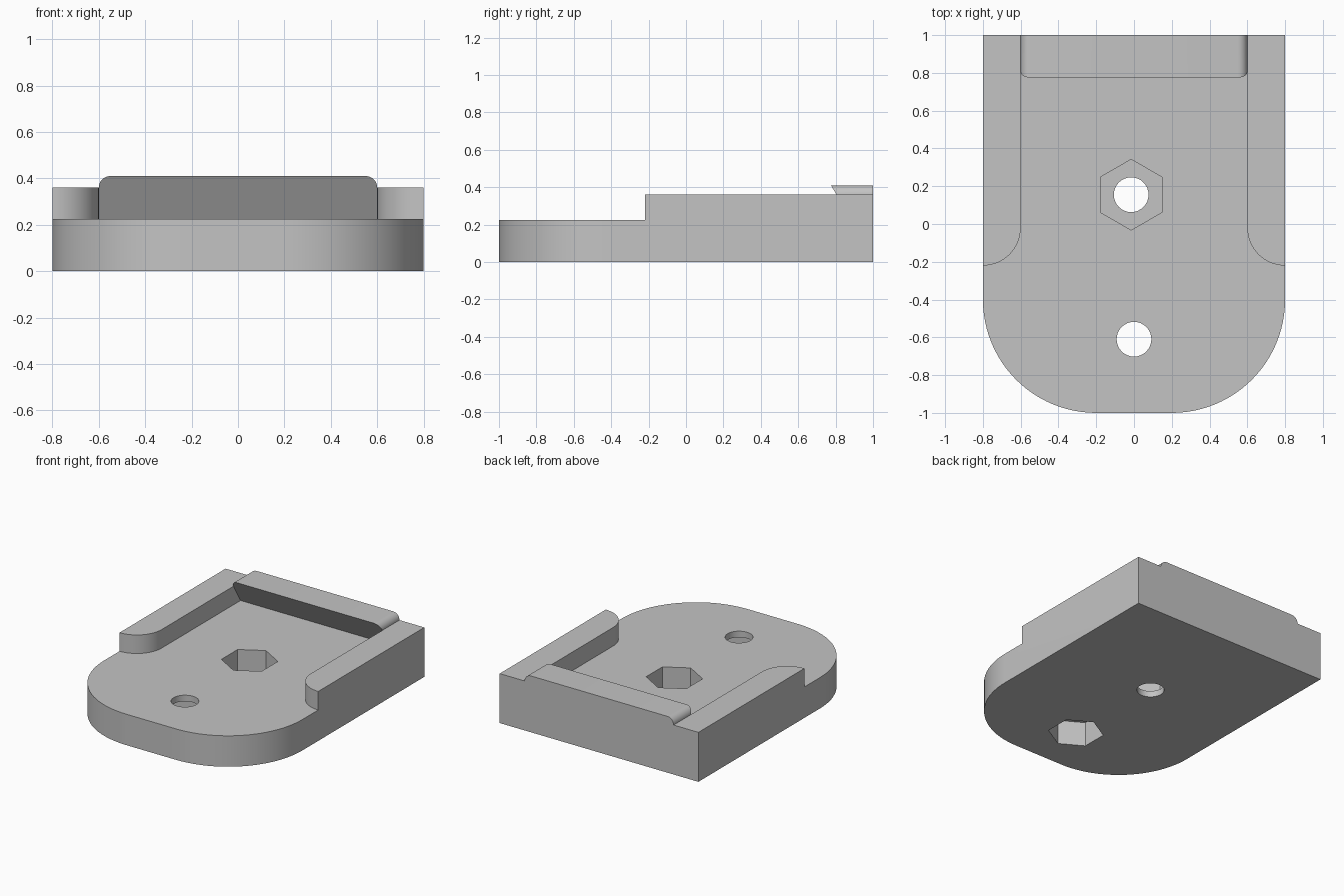
import bpy, bmesh
from math import sin, cos, pi, radians
from mathutils import Vector

if "Cube" in bpy.data.objects:
    bpy.data.objects.remove(bpy.data.objects["Cube"])

BASE_Z, RAIL_Z, LIP_Z = 0.225, 0.36, 0.41
POCKET = 0.18  # depth of the hexagonal nut pockets

grey = bpy.data.materials.new("plain grey")
grey.use_nodes = True
grey.diffuse_color = (0.55, 0.55, 0.55, 1)
grey.node_tree.nodes["Principled BSDF"].inputs["Base Color"].default_value = (0.55, 0.55, 0.55, 1)


def arc(cx, cy, r, start, end, steps):
    angles = [radians(start + (end - start) * i / steps) for i in range(steps + 1)]
    return [(cx + r * cos(a), cy + r * sin(a)) for a in angles]


def mirrored(half):
    """Close a right-hand half outline with its mirror image."""
    return half + [(-x, y) for x, y in reversed(half)]


def extrude(name, points, direction):
    """Extrude a 3D polygon along a direction into a solid."""
    bm = bmesh.new()
    face = bm.faces.new([bm.verts.new(p) for p in points])
    top = bmesh.ops.extrude_face_region(bm, geom=[face])["geom"]
    moved = [g for g in top if isinstance(g, bmesh.types.BMVert)]
    bmesh.ops.translate(bm, verts=moved, vec=Vector(direction))
    bmesh.ops.recalc_face_normals(bm, faces=bm.faces)
    mesh = bpy.data.meshes.new(name)
    bm.to_mesh(mesh)
    bm.free()
    mesh.materials.append(grey)
    obj = bpy.data.objects.new(name, mesh)
    bpy.context.collection.objects.link(obj)
    return obj


def upright(name, outline, z0, z1):
    return extrude(name, [(x, y, z0) for x, y in outline], (0, 0, z1 - z0))


def combine(target, other, operation):
    mod = target.modifiers.new(operation, "BOOLEAN")
    mod.operation, mod.solver, mod.object = operation, "EXACT", other
    bpy.context.view_layer.objects.active = target
    bpy.ops.object.modifier_apply(modifier=mod.name)
    bpy.data.objects.remove(other)


# Body block with large rounded front corners
body = upright("mounting_plate",
               mirrored(arc(0.2, -0.4, 0.6, -90, 0, 24) + [(0.8, 1)]), 0, RAIL_Z)

# Channel leaves two side rails with rounded front ends
channel = upright("channel_cutter",
                  mirrored([(0.95, -1.2), (0.95, -0.22)]
                           + arc(0.8, -0.02, 0.2, 270, 180, 16) + [(0.6, 1.2)]),
                  BASE_Z, 0.6)
combine(body, channel, "DIFFERENCE")

# Back lip: rounded top corners, front face leaning over the channel
profile = mirrored([(0.6, 0.2)] + arc(0.55, LIP_Z - 0.05, 0.05, 0, 90, 8))
lip = extrude("back_lip", [(x, 1, z) for x, z in profile], (0, -0.1, 0))
for v in lip.data.vertices:
    if v.co.y < 0.95:
        v.co.y = 0.775 + (LIP_Z - v.co.z) * 0.6
combine(body, lip, "UNION")

# Bolt holes, one nut pocket sunk from above and one from below
for x, y, z0, z1 in ((-0.015, 0.155, BASE_Z - POCKET, 0.6), (0, -0.61, -0.1, POCKET)):
    combine(body, upright("bolt_cutter", arc(x, y, 0.092, 0, 360, 32)[:-1], -0.2, 0.7), "DIFFERENCE")
    combine(body, upright("nut_cutter", arc(x, y, 0.187, 30, 390, 6)[:-1], z0, z1), "DIFFERENCE")

# Smooth curved walls, crisp edges
bpy.ops.object.select_all(action="DESELECT")
body.select_set(True)
bpy.context.view_layer.objects.active = body
bpy.ops.object.shade_smooth_by_angle(angle=radians(30))
